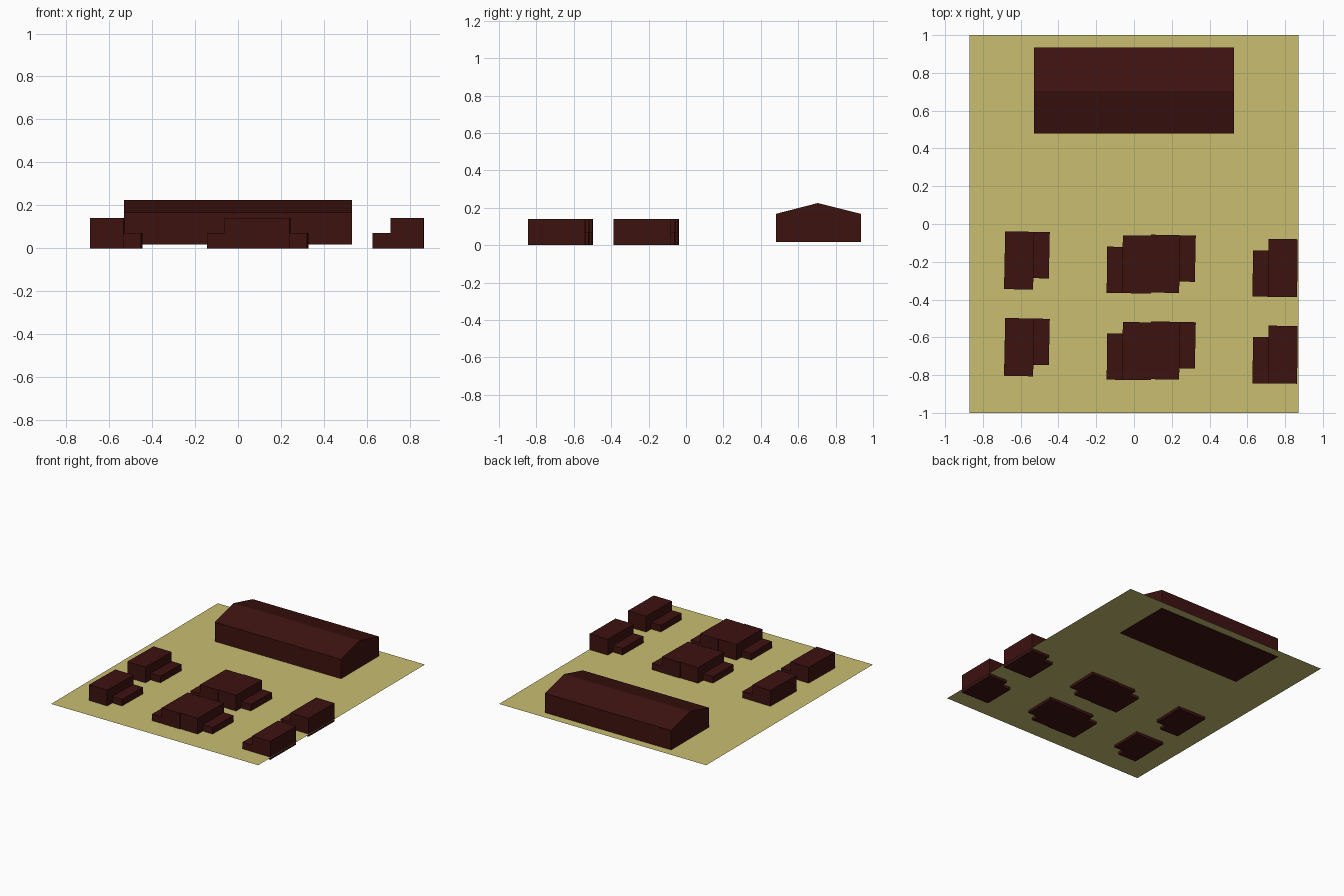
import bpy, bmesh
from math import radians, pi
from mathutils import Matrix

if "Cube" in bpy.data.objects:
    bpy.data.objects.remove(bpy.data.objects["Cube"])


def material(name, rgb):
    m = bpy.data.materials.new(name)
    m.diffuse_color = (*rgb, 1)
    m.use_nodes = True
    m.node_tree.nodes["Principled BSDF"].inputs["Base Color"].default_value = m.diffuse_color
    return m


SAND = material("sand", (0.58, 0.51, 0.16))
MAROON = material("maroon", (0.046, 0.006, 0.005))


def finish(name, bm, mat):
    bmesh.ops.recalc_face_normals(bm, faces=bm.faces)
    me = bpy.data.meshes.new(name)
    bm.to_mesh(me)
    bm.free()
    me.materials.append(mat)
    ob = bpy.data.objects.new(name, me)
    bpy.context.collection.objects.link(ob)
    return ob


def prism(bm, outline, offset):
    """Extrude a closed outline along an offset."""
    face = bm.faces.new([bm.verts.new(p) for p in outline])
    ext = bmesh.ops.extrude_face_region(bm, geom=[face], use_keep_orig=True)
    verts = [g for g in ext["geom"] if isinstance(g, bmesh.types.BMVert)]
    bmesh.ops.translate(bm, verts=verts, vec=offset)


# Thin ground sheet
bm = bmesh.new()
bmesh.ops.create_grid(bm, x_segments=1, y_segments=1, size=1,
                      matrix=Matrix.Translation((0, 0, 0.02)) @ Matrix.Diagonal((0.87, 1, 1, 1)))
finish("ground", bm, SAND)

# Long hall with a pitched roof
bm = bmesh.new()
gable = [(0.48, 0.017), (0.935, 0.017), (0.935, 0.167), (0.705, 0.225), (0.48, 0.167)]
prism(bm, [(-0.53, y, z) for y, z in gable], (1.06, 0, 0))
finish("long_hall", bm, MAROON)


# House: tall block plus a low annex on its +x side, origin at the block centre
def house(name, x, y, angle):
    bm = bmesh.new()
    for x0, x1, y0, y1, h in ((-0.077, 0.077, -0.153, 0.153, 0.14),
                              (0.077, 0.159, -0.092, 0.153, 0.07)):
        prism(bm, [(x0, y0, 0), (x1, y0, 0), (x1, y1, 0), (x0, y1, 0)], (0, 0, h))
    ob = finish(name, bm, MAROON)
    ob.location = (x, y, 0)
    ob.rotation_euler.z = angle


# Two rows of houses; the middle pairs stand back to back
tilt = radians(-1.2)
columns = [("left_house", -0.608, -0.193, tilt),
           ("middle_right_house", 0.165, -0.211, tilt),
           ("middle_left_house", 0.016, -0.214, pi + tilt * 0.6),
           ("right_house", 0.788, -0.233, pi + tilt * 0.5)]
for row, dy in (("back", 0), ("front", -0.459)):
    for name, x, y, a in columns:
        house(f"{row}_{name}", x, y + dy, a)
